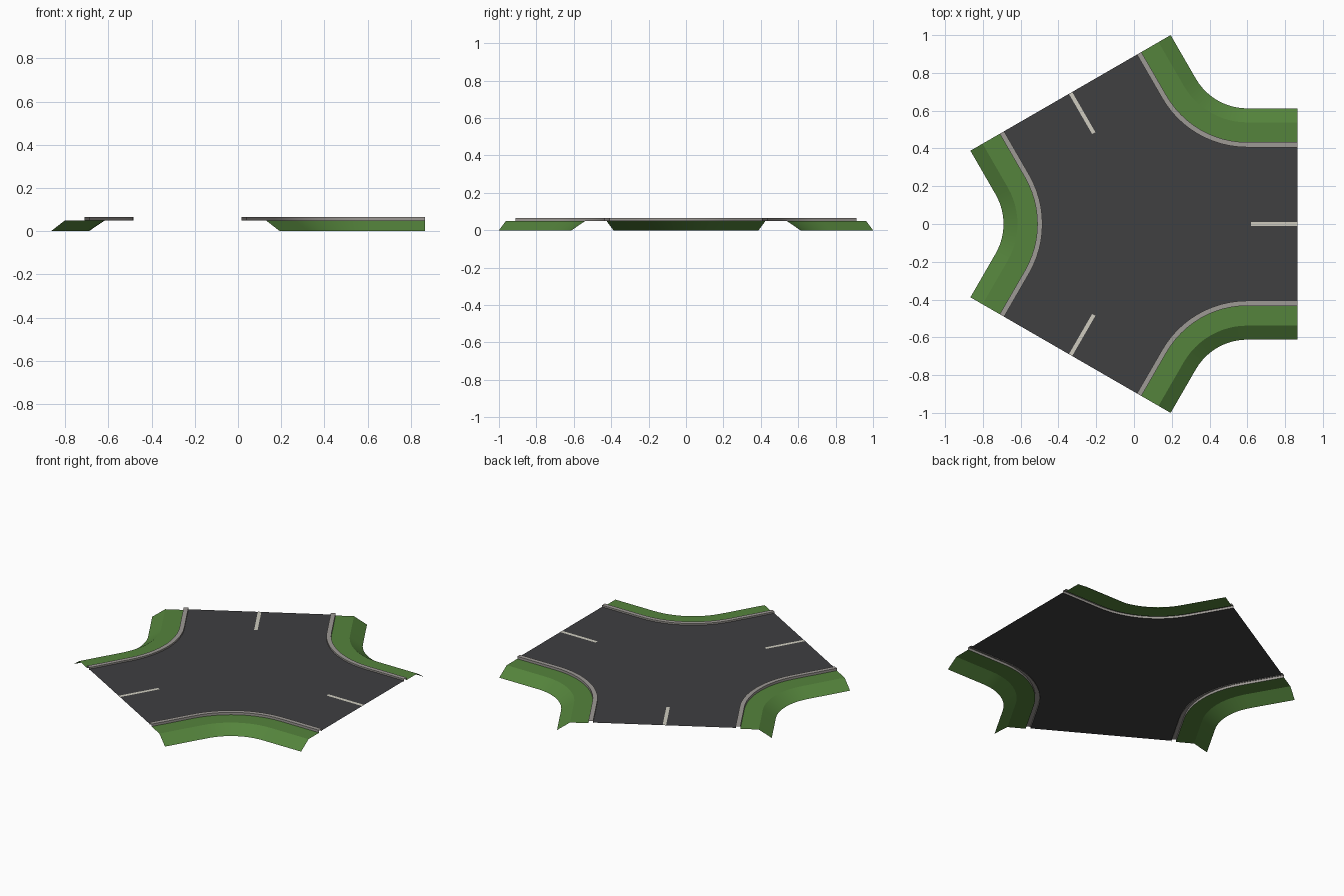
import bpy, bmesh
from math import sin, cos, radians, sqrt
from mathutils import Matrix, Vector

if "Cube" in bpy.data.objects:
    bpy.data.objects.remove(bpy.data.objects["Cube"])

W = 0.612                                  # half width incl. verge
L = (1 - W / 2) / (sqrt(3) / 2)            # arm length from junction centre
CX = (L / 2 + W * sqrt(3) / 2 - L) / 2     # centres the bounding box
XA = 0.535                                 # where the corner arcs begin
SEG = 12
ROAD_W, ROAD_Z = 0.406, 0.055


def mat(name, rgb):
    m = bpy.data.materials.new(name)
    m.diffuse_color = (*rgb, 1)
    m.use_nodes = True
    m.node_tree.nodes["Principled BSDF"].inputs["Base Color"].default_value = m.diffuse_color
    return m


def finish(name, bm, material):
    me = bpy.data.meshes.new(name)
    bm.to_mesh(me)
    bm.free()
    ob = bpy.data.objects.new(name, me)
    bpy.context.collection.objects.link(ob)
    me.materials.append(material)
    ob.location.x = CX
    bpy.ops.object.select_all(action='DESELECT')
    ob.select_set(True)
    bpy.context.view_layer.objects.active = ob
    bpy.ops.object.shade_smooth_by_angle(angle=radians(25))
    return ob


def turn(k):
    return Matrix.Rotation(radians(120 * k), 3, 'Z')


def corner_path(w, z, k):
    """Line at offset w running from arm k round the corner to arm k+1."""
    cy = XA * sqrt(3)
    r = cy - w
    pts = [Vector((L, w, z))]
    for i in range(SEG + 1):
        a = radians(-90 - 60 * i / SEG)
        pts.append(Vector((XA + r * cos(a), cy + r * sin(a), z)))
    pts.append(turn(1) @ Vector((L, -w, z)))
    return [turn(k) @ p for p in pts]


def sweep(name, profile, k, material):
    bm = bmesh.new()
    rows = [[bm.verts.new(p) for p in corner_path(w, z, k)] for w, z in profile]
    for a, b in zip(rows, rows[1:]):
        for i in range(len(a) - 1):
            bm.faces.new((a[i], b[i], b[i + 1], a[i + 1]))
    return finish(name, bm, material)


grass = mat("grass", (0.09, 0.23, 0.045))
asphalt = mat("asphalt", (0.05, 0.05, 0.053))
stone = mat("stone", (0.34, 0.32, 0.30))
paint = mat("paint", (0.62, 0.60, 0.52))

# Road surface: fan from the junction centre
bm = bmesh.new()
rim = [bm.verts.new(p) for k in range(3) for p in corner_path(ROAD_W, ROAD_Z, k)]
hub = bm.verts.new((0, 0, ROAD_Z))
for i, v in enumerate(rim):
    bm.faces.new((hub, v, rim[(i + 1) % len(rim)]))
finish("road_surface", bm, asphalt)

for k in range(3):
    # Open-ended kerb channel
    sweep(f"kerb_{k}", [(ROAD_W, 0.05), (ROAD_W, 0.065), (0.433, 0.065), (0.433, 0.05)], k, stone)
    # Grass verge with sloping bank
    sweep(f"verge_{k}", [(0.433, 0.05), (0.538, 0.05), (W, 0)], k, grass)
    # Centre line marking
    bm = bmesh.new()
    corners = [(0.62 - CX, -0.01), (L, -0.01), (L, 0.01), (0.62 - CX, 0.01)]
    bm.faces.new([bm.verts.new(turn(k) @ Vector((x, y, ROAD_Z + 0.001))) for x, y in corners])
    finish(f"centre_line_{k}", bm, paint)
